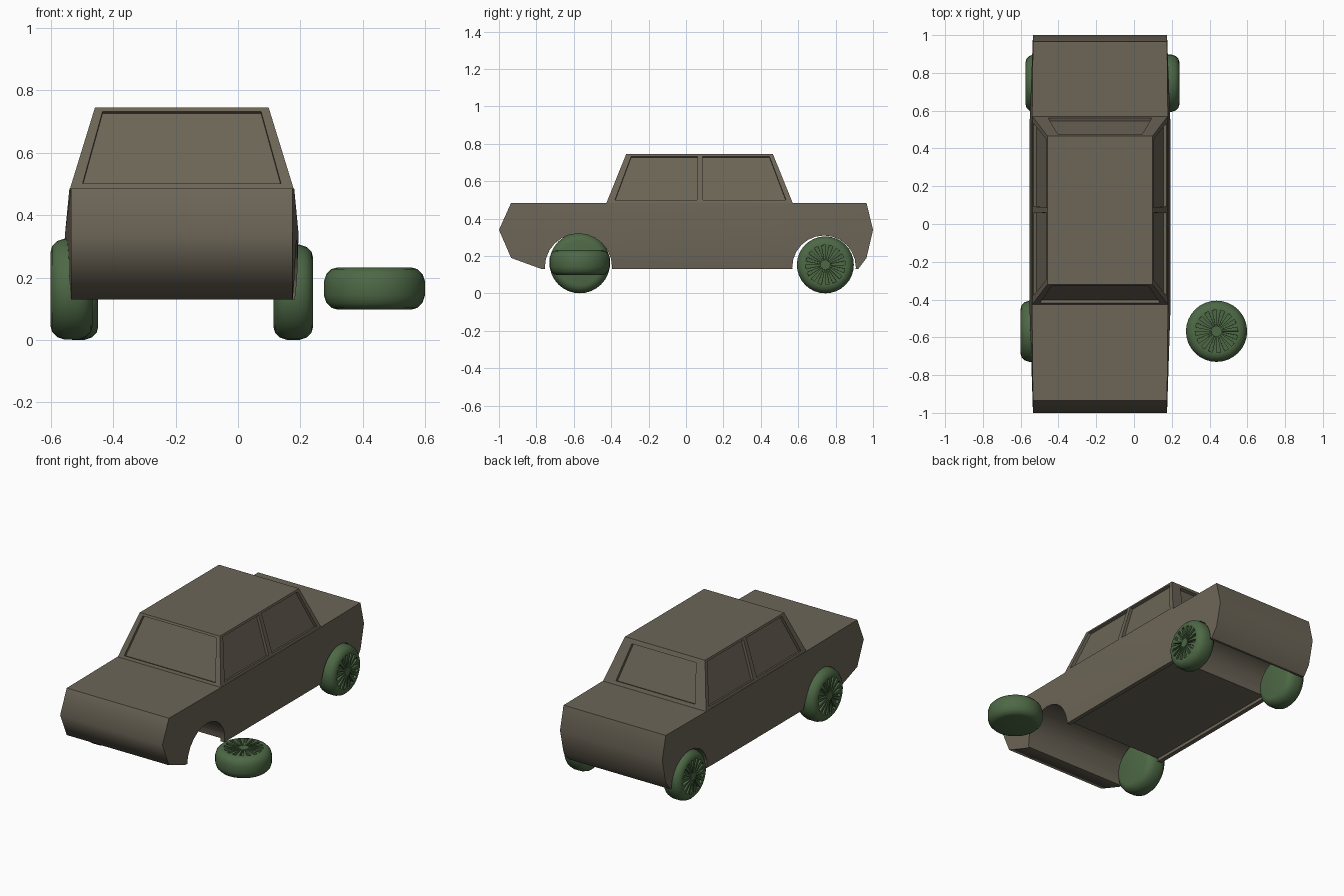
import bpy, bmesh
from math import pi, cos, sin, radians
from mathutils import Vector

if "Cube" in bpy.data.objects:
    bpy.data.objects.remove(bpy.data.objects["Cube"])

CX = -0.18  # car centre line


def material(name, color):
    m = bpy.data.materials.new(name)
    m.diffuse_color = (*color, 1)
    m.use_nodes = True
    m.node_tree.nodes["Principled BSDF"].inputs["Base Color"].default_value = m.diffuse_color
    return m


paint = material("brown_paint", (0.15, 0.13, 0.095))
rubber = material("green_rubber", (0.075, 0.14, 0.06))


def loft(bm, rings):
    """Skin equal-length rings of points and cap both ends; returns the bands."""
    vs = [[bm.verts.new(p) for p in r] for r in rings]
    bands = []
    for a, b in zip(vs, vs[1:]):
        n = len(a)
        bands.append([bm.faces.new((a[i], a[(i + 1) % n], b[(i + 1) % n], b[i])) for i in range(n)])
    bm.faces.new(vs[0][::-1])
    bm.faces.new(vs[-1])
    return bands


def finish(bm, name, mat=None):
    bmesh.ops.recalc_face_normals(bm, faces=bm.faces)
    me = bpy.data.meshes.new(name)
    bm.to_mesh(me)
    bm.free()
    ob = bpy.data.objects.new(name, me)
    bpy.context.collection.objects.link(ob)
    if mat:
        me.materials.append(mat)
    return ob


def activate(ob):
    bpy.ops.object.select_all(action='DESELECT')
    ob.select_set(True)
    bpy.context.view_layer.objects.active = ob


def cut(ob, cutters):
    for c in cutters:
        mod = ob.modifiers.new("cut", 'BOOLEAN')
        mod.operation, mod.solver, mod.object = 'DIFFERENCE', 'EXACT', c
        activate(ob)
        bpy.ops.object.modifier_apply(modifier=mod.name)
        bpy.data.objects.remove(c)


def smooth(ob, angle):
    activate(ob)
    bpy.ops.object.shade_smooth_by_angle(angle=radians(angle))


def box_ring(hw, y0, y1, z):
    return [Vector(p) for p in ((CX - hw, y0, z), (CX + hw, y0, z), (CX + hw, y1, z), (CX - hw, y1, z))]


# Lower body: stacked outlines with slightly bulged sides
bm = bmesh.new()
rings = []
for z, y0, y1, end, mid in ((0.13, -0.77, 0.92, 0.355, 0.362), (0.19, -0.935, 0.965, 0.355, 0.369),
                            (0.34, -1, 1, 0.355, 0.374), (0.485, -0.935, 0.965, 0.355, 0.36)):
    half = [(end, y0), (mid, -0.42), (mid, 0.5), (end, y1)]
    rings.append([(CX + w, y, z) for w, y in half] + [(CX - w, y, z) for w, y in reversed(half)])
loft(bm, rings)
body = finish(bm, "body", paint)

# Wheel arches run across the full width; shallow recess in the floor
cutters = []
for y, r in ((-0.575, 0.18), (0.738, 0.17)):
    bm = bmesh.new()
    loft(bm, [[(CX + x, y + r * cos(i * pi / 12), 0.14 + r * sin(i * pi / 12)) for i in range(24)]
              for x in (-0.6, 0.6)])
    cutters.append(finish(bm, "arch_cutter"))
bm = bmesh.new()
loft(bm, [box_ring(0.335, -0.5, 0.66, z) for z in (0.05, 0.15)])
cutters.append(finish(bm, "floor_cutter"))
cut(body, cutters)
smooth(body, 48.5)

# Cabin with recessed windows
low = box_ring(0.358, -0.425, 0.57, 0.485)
top = box_ring(0.278, -0.32, 0.465, 0.745)
bm = bmesh.new()
loft(bm, [low, top])
cabin = finish(bm, "cabin", paint)


def window_cutter(i, u0, u1, v0, v1, depth=0.018):
    """Prism through cabin wall i; u runs along the wall, v goes up."""
    a, b, c, d = low[i], low[(i + 1) % 4], top[(i + 1) % 4], top[i]
    n = (b - a).cross(d - a).normalized()
    quad = [a.lerp(b, u).lerp(d.lerp(c, u), v)
            for u, v in ((u0, v0), (u1, v0), (u1, v1), (u0, v1))]
    bm = bmesh.new()
    loft(bm, [[p + n * s for p in quad] for s in (-depth, 0.03)])
    return finish(bm, "window_cutter")


cut(cabin, [window_cutter(0, 0.05, 0.95, 0.06, 0.95),
            window_cutter(2, 0.11, 0.89, 0.08, 0.9),
            window_cutter(1, 0.04, 0.485, 0.06, 0.95),
            window_cutter(1, 0.52, 0.97, 0.06, 0.95),
            window_cutter(3, 0.03, 0.48, 0.06, 0.95),
            window_cutter(3, 0.515, 0.96, 0.06, 0.95)])


# Wheels: lathed tyre with alternate hub sectors pushed in between the spokes
def wheel(name, loc, tilt, scale):
    seg = 32
    prof = [(-0.067, 0.12), (-0.062, 0.138), (-0.046, 0.154), (-0.022, 0.162), (0.022, 0.162),
            (0.046, 0.154), (0.062, 0.138), (0.067, 0.12), (0.067, 0.113), (0.067, 0.028)]
    bm = bmesh.new()
    bands = loft(bm, [[(r * cos(2 * pi * i / seg), r * sin(2 * pi * i / seg), z) for i in range(seg)]
                      for z, r in prof])
    bmesh.ops.recalc_face_normals(bm, faces=bm.faces)
    bmesh.ops.inset_individual(bm, faces=bands[-1][::2], thickness=0.0005, depth=-0.018)
    ob = finish(bm, name, rubber)
    smooth(ob, 35)
    ob.location = loc
    ob.rotation_euler = (0, tilt, 0)
    ob.scale = (scale,) * 3


wheel("front_left_wheel", (-0.533, -0.568, 0.163), -pi / 2, 1)
wheel("rear_left_wheel", (-0.511, 0.745, 0.153), -pi / 2, 0.94)
wheel("rear_right_wheel", (0.177, 0.745, 0.153), pi / 2, 0.94)
wheel("loose_wheel", (0.437, -0.568, 0.165), 0, 1)
